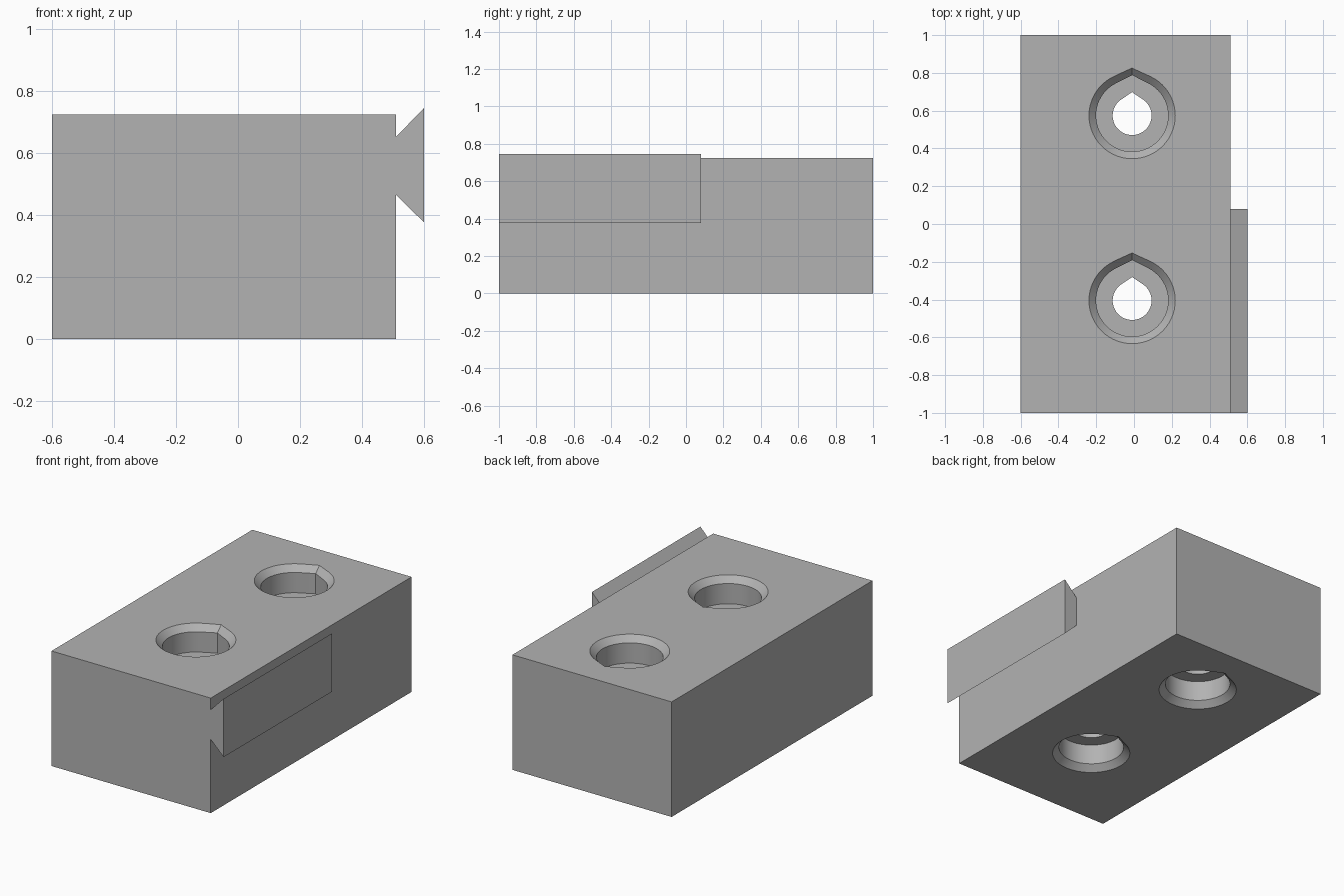
import bpy, bmesh, math

cube = bpy.data.objects.get("Cube")
if cube:
    bpy.data.objects.remove(cube, do_unlink=True)

HEIGHT = 0.725
CHAMFER = 0.0375     # rim chamfer, 45 degrees
SEAT = 0.165         # depth of each counterbore
HOLE_X = -0.01
HOLE_YS = (-0.405, 0.574)

grey = bpy.data.materials.new("light grey")
grey.use_nodes = True
colour = (0.45, 0.45, 0.45, 1)
grey.diffuse_color = colour
grey.node_tree.nodes["Principled BSDF"].inputs["Base Color"].default_value = colour


def loft(name, rings):
    """Closed solid through rings that share one vertex count."""
    bm = bmesh.new()
    loops = [[bm.verts.new(p) for p in ring] for ring in rings]
    for a, b in zip(loops, loops[1:]):
        for i in range(len(a)):
            j = (i + 1) % len(a)
            bm.faces.new((a[i], a[j], b[j], b[i]))
    bm.faces.new(loops[0][::-1])
    bm.faces.new(loops[-1])
    bmesh.ops.recalc_face_normals(bm, faces=bm.faces)
    mesh = bpy.data.meshes.new(name)
    bm.to_mesh(mesh)
    bm.free()
    mesh.materials.append(grey)
    obj = bpy.data.objects.new(name, mesh)
    bpy.context.collection.objects.link(obj)
    return obj


def teardrop(y, z, radius, tip, segments=48):
    """Circle with two tangent lines meeting at a tip towards +y."""
    half = math.acos(radius / tip)
    start, sweep = math.pi / 2 + half, 2 * (math.pi - half)
    ring = [(HOLE_X, y + tip, z)]
    for i in range(segments + 1):
        t = start + sweep * i / segments
        ring.append((HOLE_X + radius * math.cos(t), y + radius * math.sin(t), z))
    return ring


def prism(name, profile, y0, y1):
    return loft(name, [[(x, y, z) for x, z in profile] for y in (y0, y1)])


# Main block
block = prism("block", [(-0.6, 0), (0.51, 0), (0.51, HEIGHT), (-0.6, HEIGHT)], -1, 1)

# Dovetail rail on the left side
prism("dovetail_rail",
      [(0.51, 0.465), (0.6, 0.377), (0.6, 0.745), (0.51, 0.652)], -1, 0.08)

# Stepped, chamfered screw holes, alike from above and below
RIM, BORE, SHAFT = (0.2385, 0.262), (0.191, 0.214), (0.103, 0.124)
lower = [(-0.01, RIM), (CHAMFER, BORE), (SEAT, BORE), (SEAT, SHAFT)]
steps = lower + [(HEIGHT - z, size) for z, size in reversed(lower)]
for y in HOLE_YS:
    cutter = loft("hole_cutter", [teardrop(y, z, *size) for z, size in steps])
    cutter.hide_render = True
    cut = block.modifiers.new("hole", "BOOLEAN")
    cut.operation = "DIFFERENCE"
    cut.solver = "EXACT"
    cut.object = cutter
    bpy.context.view_layer.objects.active = block
    bpy.ops.object.modifier_apply(modifier=cut.name)
    bpy.data.objects.remove(cutter, do_unlink=True)

# Smooth the round walls, keep the edges sharp
bpy.ops.object.select_all(action="DESELECT")
block.select_set(True)
bpy.context.view_layer.objects.active = block
bpy.ops.object.shade_smooth_by_angle(angle=math.radians(20))
